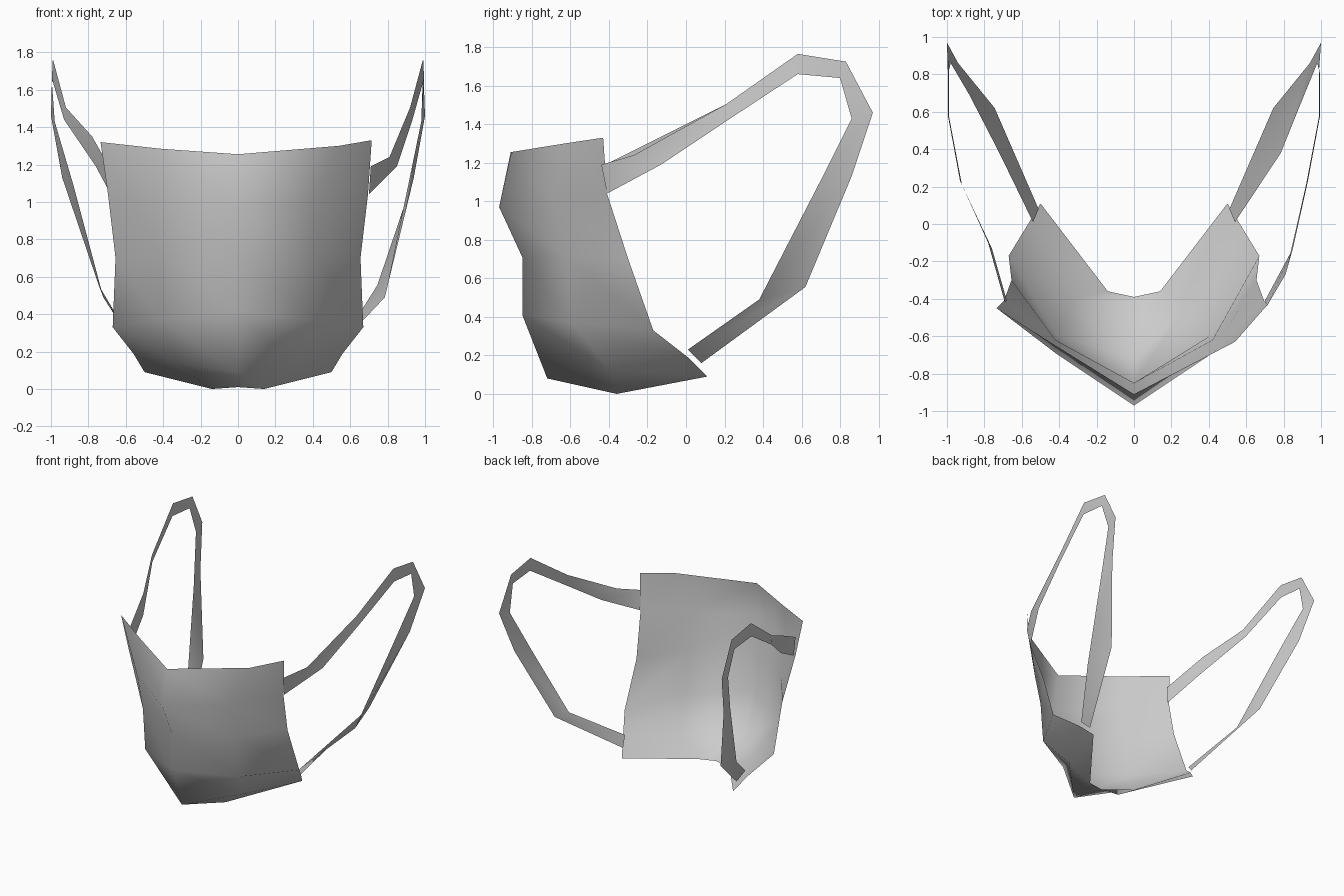
import bpy

if "Cube" in bpy.data.objects:
    bpy.data.objects.remove(bpy.data.objects["Cube"])

cloth = bpy.data.materials.new("grey_cloth")
cloth.diffuse_color = (0.6, 0.6, 0.6, 1)
cloth.use_nodes = True
cloth.node_tree.nodes["Principled BSDF"].inputs["Base Color"].default_value = cloth.diffuse_color


def sheet(name, rows):
    """Skin a grid of points, given as equally long rows."""
    n = len(rows[0])
    verts = [p for row in rows for p in row]
    faces = [(r * n + c, (r + 1) * n + c, (r + 1) * n + c + 1, r * n + c + 1)
             for r in range(len(rows) - 1) for c in range(n - 1)]
    mesh = bpy.data.meshes.new(name)
    mesh.from_pydata(verts, [], faces)
    mesh.materials.append(cloth)
    mesh.polygons.foreach_set("use_smooth", [True] * len(faces))
    obj = bpy.data.objects.new(name, mesh)
    bpy.context.collection.objects.link(obj)
    return obj


# Face panel: centre, middle and side point of each row, top edge to under the chin
half = [
    [(0, -.91, 1.255), (.54, -.63, 1.30), (.715, -.43, 1.33)],
    [(0, -.97, .97), (.42, -.69, 1.0), (.695, -.41, 1.04)],
    [(0, -.85, .71), (.42, -.62, .71), (.655, -.30, .70)],
    [(0, -.85, .41), (.42, -.59, .37), (.67, -.17, .33)],
    [(0, -.72, .08), (.32, -.40, .13), (.56, .01, .19)],
    [(0, -.39, .01), (.14, -.36, 0), (.50, .11, .09)],
]
rows = [[(-x, y, z) for x, y, z in reversed(row[1:])] + row for row in half]
rows[0][:2] = [(-.735, -.45, 1.32), (-.42, -.65, 1.285)]  # straighter left top edge
sheet("face_panel", rows)

# Ear loops: outer and inner edge of a flat ribbon, from the cheek round to the chin
back_outer = [(.99, .58, 1.765), (.99, .83, 1.725), (1, .97, 1.46), (.94, .86, 1.13),
              (.745, .62, .555), (.51, .08, .16)]
back_inner = [(.995, .58, 1.66), (.995, .80, 1.64), (.98, .86, 1.43), (.91, .69, 1.09),
              (.785, .38, .49), (.54, .01, .23)]

right_outer = [(.71, -.44, 1.19), (.81, -.27, 1.24), (.92, .21, 1.505)] + back_outer
right_inner = [(.70, -.41, 1.04), (.85, -.13, 1.19), (.93, .23, 1.43)] + back_inner
sheet("right_ear_loop", [right_outer, right_inner])

# The left loop twists a little differently where it meets the panel
left_outer = [(.69, -.42, 1.19), (.78, -.10, 1.35), (.92, .21, 1.505)] + back_outer
left_inner = [(.68, -.41, 1.04), (.76, -.13, 1.19), (.93, .23, 1.44)] + back_inner
left_inner[-2] = (.72, .38, .49)
left_inner[-3] = (.88, .69, 1.09)
sheet("left_ear_loop", [[(-x, y, z) for x, y, z in edge] for edge in (left_inner, left_outer)])
